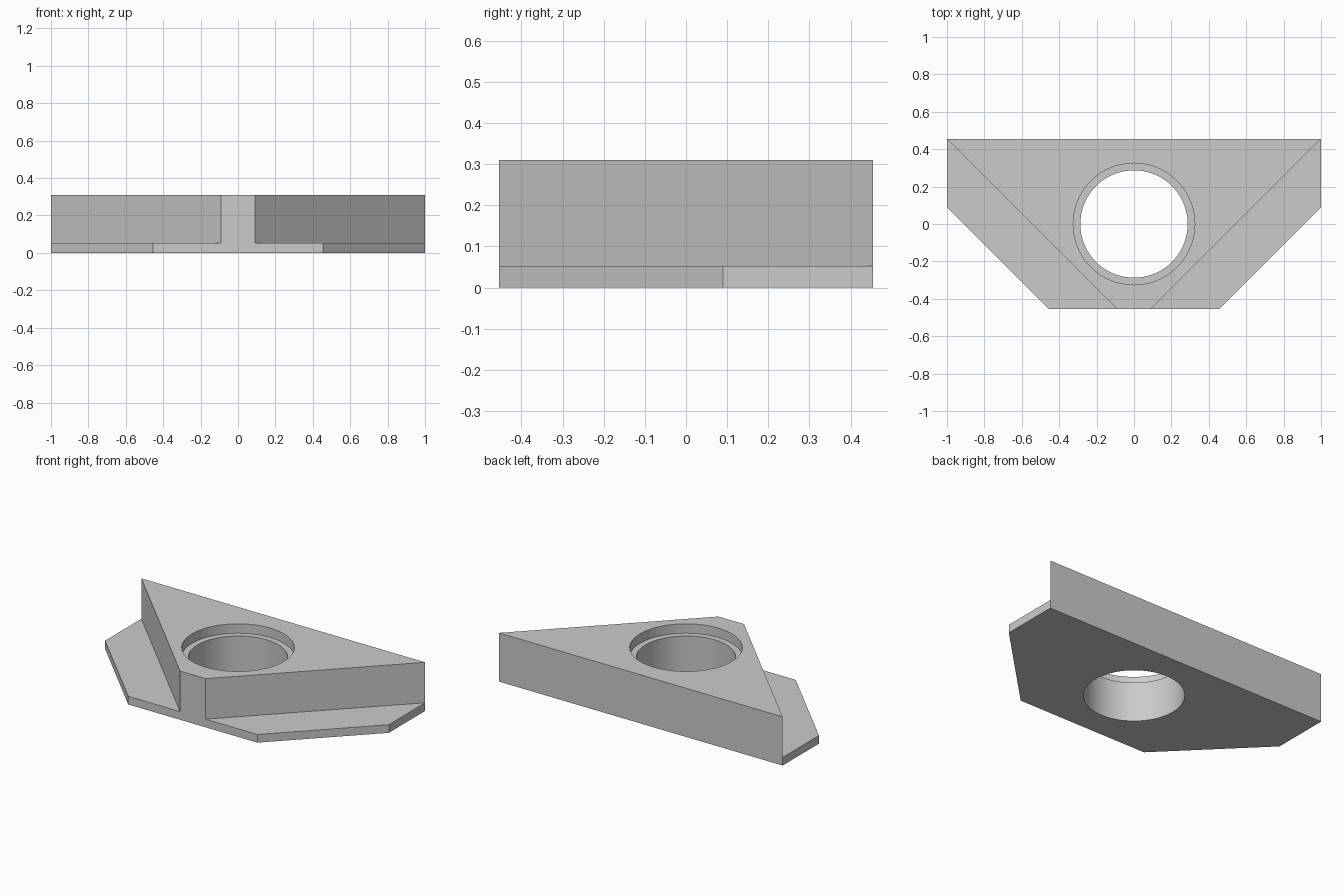
import bpy, bmesh, math

cube = bpy.data.objects.get("Cube")
if cube:
    bpy.data.objects.remove(cube, do_unlink=True)

HALF_Y, PLATE_TOP, TOP = 0.455, 0.052, 0.31

grey = bpy.data.materials.new("light_grey")
grey.use_nodes = True
colour = (0.6, 0.6, 0.6, 1)
grey.diffuse_color = colour
grey.node_tree.nodes["Principled BSDF"].inputs["Base Color"].default_value = colour


def prism(name, outline, z0, z1):
    """Extrude a flat outline between two heights."""
    bm = bmesh.new()
    face = bm.faces.new([bm.verts.new((x, y, z0)) for x, y in outline])
    top = bmesh.ops.extrude_face_region(bm, geom=[face])["geom"]
    verts = [v for v in top if isinstance(v, bmesh.types.BMVert)]
    bmesh.ops.translate(bm, verts=verts, vec=(0, 0, z1 - z0))
    bmesh.ops.recalc_face_normals(bm, faces=bm.faces)
    mesh = bpy.data.meshes.new(name)
    bm.to_mesh(mesh)
    bm.free()
    mesh.materials.append(grey)
    obj = bpy.data.objects.new(name, mesh)
    bpy.context.collection.objects.link(obj)
    return obj


def mirrored(right_half):
    """Complete an outline across x = 0."""
    return right_half + [(-x, y) for x, y in reversed(right_half)]


def circle(radius, count=96):
    return [(radius * math.cos(math.tau * i / count),
             radius * math.sin(math.tau * i / count)) for i in range(count)]


def combine(target, other, operation):
    mod = target.modifiers.new(operation.lower(), 'BOOLEAN')
    mod.operation = operation
    mod.solver = 'EXACT'
    mod.object = other
    bpy.context.view_layer.objects.active = target
    bpy.ops.object.modifier_apply(modifier=mod.name)
    bpy.data.objects.remove(other, do_unlink=True)


# Raised wedge joined to the thin clipped-corner flange
body = prism("wedge_mount", mirrored([(0.09, -HALF_Y), (1, HALF_Y)]), 0, TOP)
flange = prism("flange", mirrored([(0.455, -HALF_Y), (1, 0.09), (1, HALF_Y)]), 0, PLATE_TOP)
combine(body, flange, 'UNION')

# Through hole and its shallow counterbore
combine(body, prism("bore_cutter", circle(0.287), -0.1, TOP + 0.1), 'DIFFERENCE')
combine(body, prism("counterbore_cutter", circle(0.325), TOP - 0.06, TOP + 0.1), 'DIFFERENCE')

# Smooth bore walls with sharp rims
bpy.ops.object.select_all(action='DESELECT')
body.select_set(True)
bpy.context.view_layer.objects.active = body
bpy.ops.object.shade_smooth_by_angle(angle=math.radians(30))
